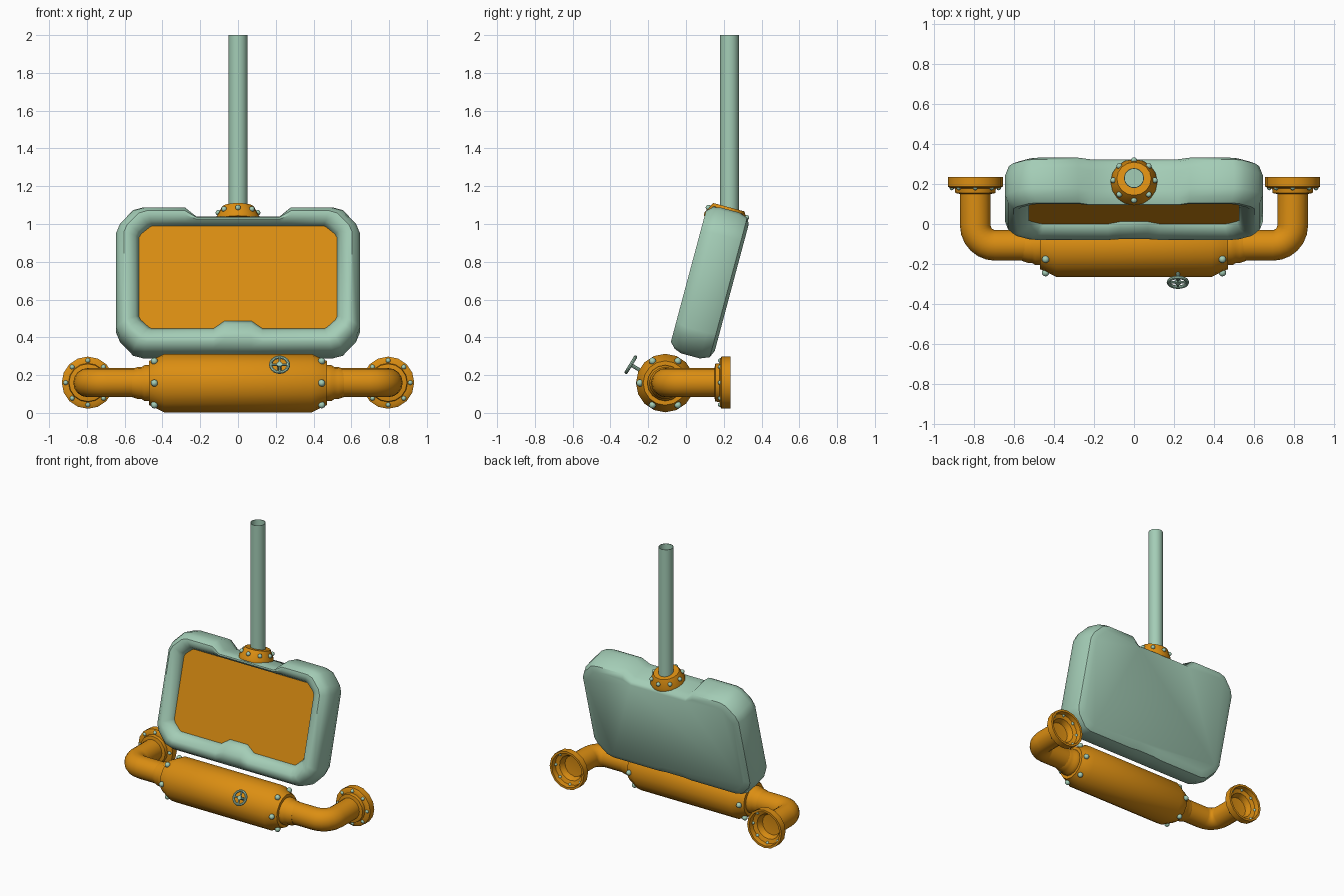
import bpy, bmesh
from math import sin, cos, pi, radians
from mathutils import Matrix, Vector

cube = bpy.data.objects.get("Cube")
if cube:
    bpy.data.objects.remove(cube, do_unlink=True)


def material(name, color):
    m = bpy.data.materials.new(name)
    m.use_nodes = True
    m.diffuse_color = color
    m.node_tree.nodes["Principled BSDF"].inputs["Base Color"].default_value = color
    return m


GREEN = material("pale_green", (0.37, 0.61, 0.47, 1))
ORANGE = material("orange", (0.71, 0.27, 0.006, 1))


def turn(degrees, axis):
    return Matrix.Rotation(radians(degrees), 4, axis)


def move(x, y, z):
    return Matrix.Translation((x, y, z))


def finish(name, bm, mat, angle=35):
    bmesh.ops.recalc_face_normals(bm, faces=bm.faces)
    mesh = bpy.data.meshes.new(name)
    bm.to_mesh(mesh)
    bm.free()
    mesh.materials.append(mat)
    ob = bpy.data.objects.new(name, mesh)
    bpy.context.collection.objects.link(ob)
    bpy.ops.object.select_all(action='DESELECT')
    ob.select_set(True)
    bpy.context.view_layer.objects.active = ob
    bpy.ops.object.shade_smooth_by_angle(angle=radians(angle))
    return ob


def loft(name, rings, mat, matrix=Matrix(), caps=True, angle=35):
    """Skin a list of equally long point rings."""
    bm = bmesh.new()
    loops = [[bm.verts.new(matrix @ Vector(p)) for p in ring] for ring in rings]
    n = len(loops[0])
    for a, b in zip(loops, loops[1:]):
        for i in range(n):
            j = (i + 1) % n
            bm.faces.new((a[i], a[j], b[j], b[i]))
    if caps:
        bm.faces.new(loops[0])
        bm.faces.new(loops[-1])
    else:
        bmesh.ops.remove_doubles(bm, verts=bm.verts, dist=0.0001)
    return finish(name, bm, mat, angle)


def circle(r, h, n):
    return [(r * cos(2 * pi * i / n), r * sin(2 * pi * i / n), h) for i in range(n)]


def lathe(name, profile, mat, matrix, n=16, caps=True):
    return loft(name, [circle(r, h, n) for r, h in profile], mat, matrix, caps)


def bolts(name, count, r, h, matrix, size=0.017, stretch=1.0, start=0.0):
    """Ring of round bolt heads."""
    bm = bmesh.new()
    for i in range(count):
        a = start + 2 * pi * i / count
        place = matrix @ move(r * cos(a), r * sin(a), h) @ Matrix.Diagonal((1, 1, stretch, 1))
        bmesh.ops.create_icosphere(bm, subdivisions=2, radius=size, matrix=place)
    return finish(name, bm, GREEN, 60)


# Tilted display: matching outer and inner half outlines, blended into rings
panel = move(0, 0.12, 0.69) @ turn(75, 'X')
outer = [(.07, -.40), (.13, -.40), (.50, -.40), (.555, -.385), (.625, -.31), (.645, -.26),
         (.645, .26), (.625, .31), (.555, .385), (.50, .40), (.28, .40), (.22, .345)]
inner = [(.07, -.225), (.13, -.268), (.455, -.268), (.47, -.262), (.515, -.22), (.525, -.2),
         (.525, .23), (.515, .25), (.47, .288), (.455, .296), (.28, .296), (.22, .296)]


def outline(t, depth):
    half = [Vector((*o, depth)).lerp(Vector((*i, depth)), t) for o, i in zip(outer, inner)]
    return half + [Vector((-p.x, p.y, p.z)) for p in reversed(half)]


steps = [(.45, -.125), (.15, -.108), (0, -.06), (0, .045), (.12, .085), (.35, .112),
         (.55, .112), (.85, .09), (1, .058), (1, .03)]
loft("display_frame", [outline(t, d) for t, d in steps], GREEN, panel, angle=42)
loft("screen", [outline(.98, .046), outline(.98, .052)], ORANGE, panel)

# Hanging pole and its flange
lathe("pole", [(.046, 1.14), (.046, 2), (.05, 2), (.05, 1.04)], GREEN, move(0, .23, 0), 24)
collar = panel @ move(0, .335, 0) @ turn(-90, 'X')
lathe("pole_flange", [(.117, 0), (.117, .02), (.086, .078), (.05, .078)], ORANGE, collar)
bolts("pole_flange_bolts", 8, .104, .048, collar, .015)

# Tank with stepped shoulders
tank = move(0, -.11, .158) @ turn(90, 'Y')
side = [(.075, .56), (.085, .53), (.085, .51), (.095, .495), (.095, .47),
        (.117, .47), (.123, .455), (.155, .39)]
lathe("tank", [(r, -x) for r, x in side] + [(r, x) for r, x in reversed(side)], ORANGE, tank)

# Elbow pipes, end flanges and bolts on both sides
for s, label in ((1, "left"), (-1, "right")):
    bolts(label + "_tank_bolts", 6, .134, s * .443, tank, .019, start=pi / 2)
    bend = .1
    path = [(.5, -.107, 0)]
    path += [(.795 - bend + bend * sin(radians(a)), -.107 + bend - bend * cos(radians(a)), a)
             for a in range(0, 91, 15)]
    path += [(.795, .16, 90)]
    rings = []
    for x, y, a in path:
        place = move(x, y, .16) @ turn(a, 'Z') @ turn(90, 'Y')
        rings.append([place @ Vector(p) for p in circle(.077, 0, 16)])
    flip = Matrix.Diagonal((s, 1, 1, 1))
    loft(label + "_elbow_pipe", rings, ORANGE, flip, caps=False)

    end = move(s * .795, 0, .16) @ turn(-90, 'X')
    profile = [(.075, .15), (.1, .155), (.103, .178), (.125, .18), (.138, .188), (.138, .235),
               (.122, .235), (.118, .2), (.09, .19), (.07, .14), (.06, .05)]
    lathe(label + "_pipe_flange", profile, ORANGE, end)
    bolts(label + "_flange_bolts", 8, .117, .188, end, .014, 1.4)

# Valve hand wheel on the tank
valve = move(.22, -.292, .255) @ turn(58.6, 'X')
rim = [(.047 + .009 * cos(2 * pi * i / 8), .009 * sin(2 * pi * i / 8)) for i in range(9)]
lathe("valve_wheel", rim, GREEN, valve, 20, caps=False)
lathe("valve_stem", [(.01, -.09), (.01, -.01), (.015, -.008), (.015, .008)], GREEN, valve, 10)
for i in range(2):
    lathe("valve_spoke_%d" % (i + 1), [(.006, -.045), (.006, .045)], GREEN,
          valve @ turn(90 * i, 'Z') @ turn(90, 'X'), 8)
